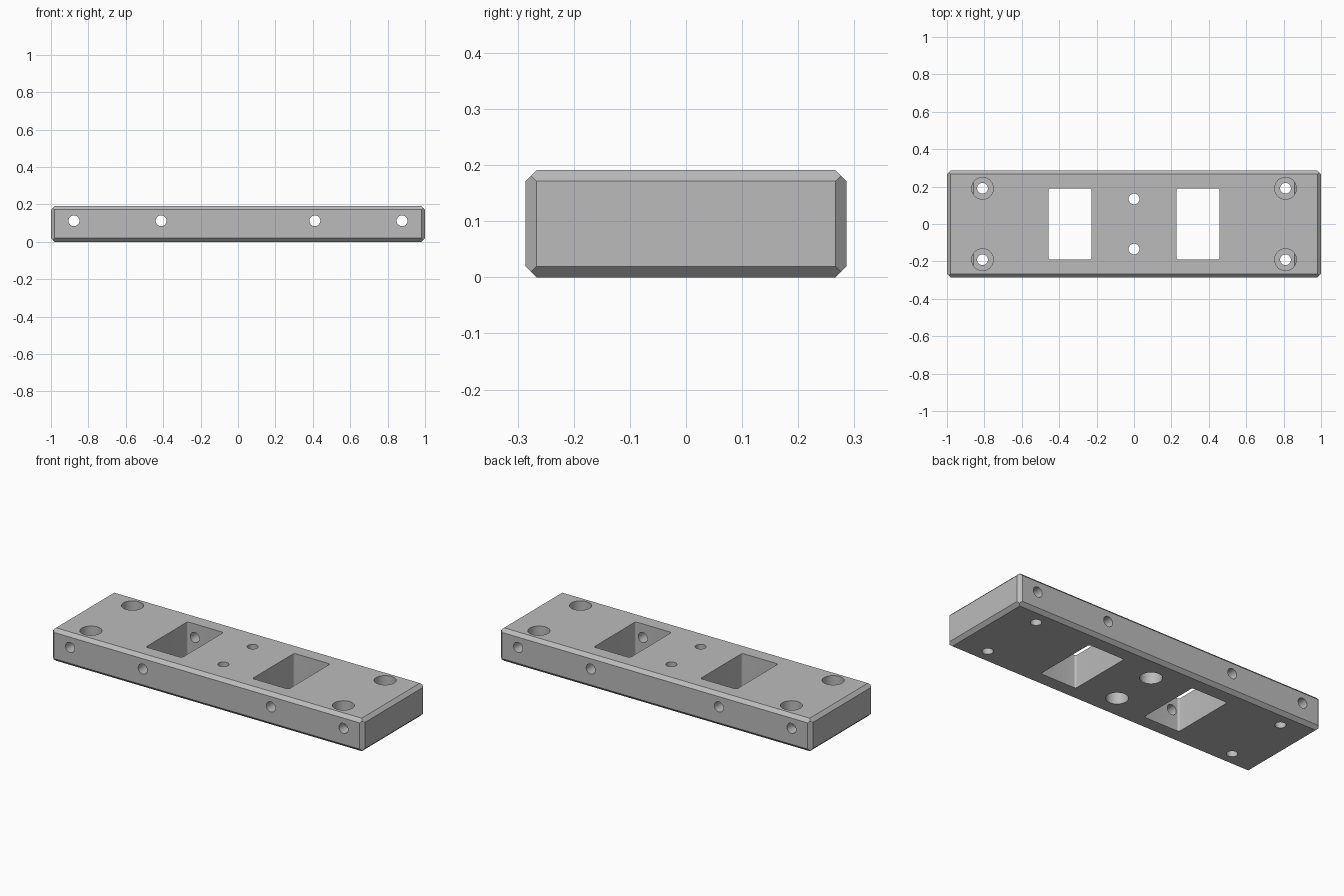
import bpy
import bmesh
from math import pi
from itertools import product
from mathutils import Matrix, Vector

if "Cube" in bpy.data.objects:
    bpy.data.objects.remove(bpy.data.objects["Cube"], do_unlink=True)

HALF_X, HALF_Y, HEIGHT = 1.0, 0.286, 0.191
CHAMFER = 0.0195
HOLE_R, BORE_R, BORE_DEPTH = 0.029, 0.058, 0.1

grey = bpy.data.materials.new("plain grey")
grey.use_nodes = True
colour = (0.5, 0.5, 0.5, 1)
grey.diffuse_color = colour
grey.node_tree.nodes["Principled BSDF"].inputs["Base Color"].default_value = colour


def make_object(name, bm):
    bmesh.ops.recalc_face_normals(bm, faces=bm.faces)
    mesh = bpy.data.meshes.new(name)
    bm.to_mesh(mesh)
    bm.free()
    mesh.materials.append(grey)
    obj = bpy.data.objects.new(name, mesh)
    bpy.context.collection.objects.link(obj)
    return obj


def chamfered_block(name):
    """Box with every edge chamfered, the chamfers meeting in a point."""
    bm = bmesh.new()
    half = Vector((HALF_X, HALF_Y, HEIGHT / 2))
    c = CHAMFER
    insets = [(0, c, c), (c, 0, c), (c, c, 0), (c / 2, c / 2, c / 2)]
    for signs in product((-1, 1), repeat=3):
        for inset in insets:
            p = [s * (h - i) for s, h, i in zip(signs, half, inset)]
            bm.verts.new((p[0], p[1], p[2] + half.z))
    bmesh.ops.convex_hull(bm, input=bm.verts)
    bmesh.ops.dissolve_limit(bm, angle_limit=0.01, verts=bm.verts, edges=bm.edges)
    return make_object(name, bm)


def cylinder(name, radius, length, centre, along_y=False):
    bm = bmesh.new()
    turn = Matrix.Rotation(pi / 2, 4, "X") if along_y else Matrix()
    bmesh.ops.create_cone(bm, cap_ends=True, segments=48, radius1=radius, radius2=radius,
                          depth=length, matrix=Matrix.Translation(centre) @ turn)
    return make_object(name, bm)


def window(name, x):
    """Upright rectangular cutter with rounded vertical corners."""
    bm = bmesh.new()
    size = Matrix.Diagonal((0.231, 0.382, 1, 1))
    bmesh.ops.create_cube(bm, size=1, matrix=Matrix.Translation((x, 0, 0)) @ size)
    upright = [e for e in bm.edges
               if abs(e.verts[0].co.z - e.verts[1].co.z) > 0.5]
    bmesh.ops.bevel(bm, geom=upright, offset=0.012, segments=6,
                    profile=0.5, affect="EDGES")
    return make_object(name, bm)


plate = chamfered_block("mounting_plate")
cutters = []

for side in (-1, 1):
    # Rectangular windows
    cutters.append(window("window_cutter", side * 0.342))

    # Corner screw holes, counterbored from the top
    for y in (-0.191, 0.191):
        cutters.append(cylinder("corner_bore_cutter", BORE_R, 2 * BORE_DEPTH,
                                (side * 0.81, y, HEIGHT)))
        cutters.append(cylinder("corner_hole_cutter", HOLE_R, 1, (side * 0.81, y, 0)))

    # Middle screw holes, counterbored from below
    y = side * 0.134
    cutters.append(cylinder("middle_bore_cutter", BORE_R, 2 * BORE_DEPTH, (0, y, 0)))
    cutters.append(cylinder("middle_hole_cutter", HOLE_R, 1, (0, y, 0)))

    # Cross holes running from front to back
    for x in (0.411, 0.877):
        cutters.append(cylinder("cross_hole_cutter", HOLE_R, 2, (side * x, 0, 0.112), True))

# Cut everything out of the plate
bpy.context.view_layer.objects.active = plate
for cutter in cutters:
    cutter.hide_render = True
    mod = plate.modifiers.new("cut", "BOOLEAN")
    mod.operation = "DIFFERENCE"
    mod.solver = "EXACT"
    mod.object = cutter
    bpy.ops.object.modifier_apply(modifier=mod.name)
    bpy.data.objects.remove(cutter, do_unlink=True)

# Smooth the hole walls, keep the chamfers crisp
bpy.ops.object.select_all(action="DESELECT")
plate.select_set(True)
bpy.ops.object.shade_smooth_by_angle(angle=pi / 7)
